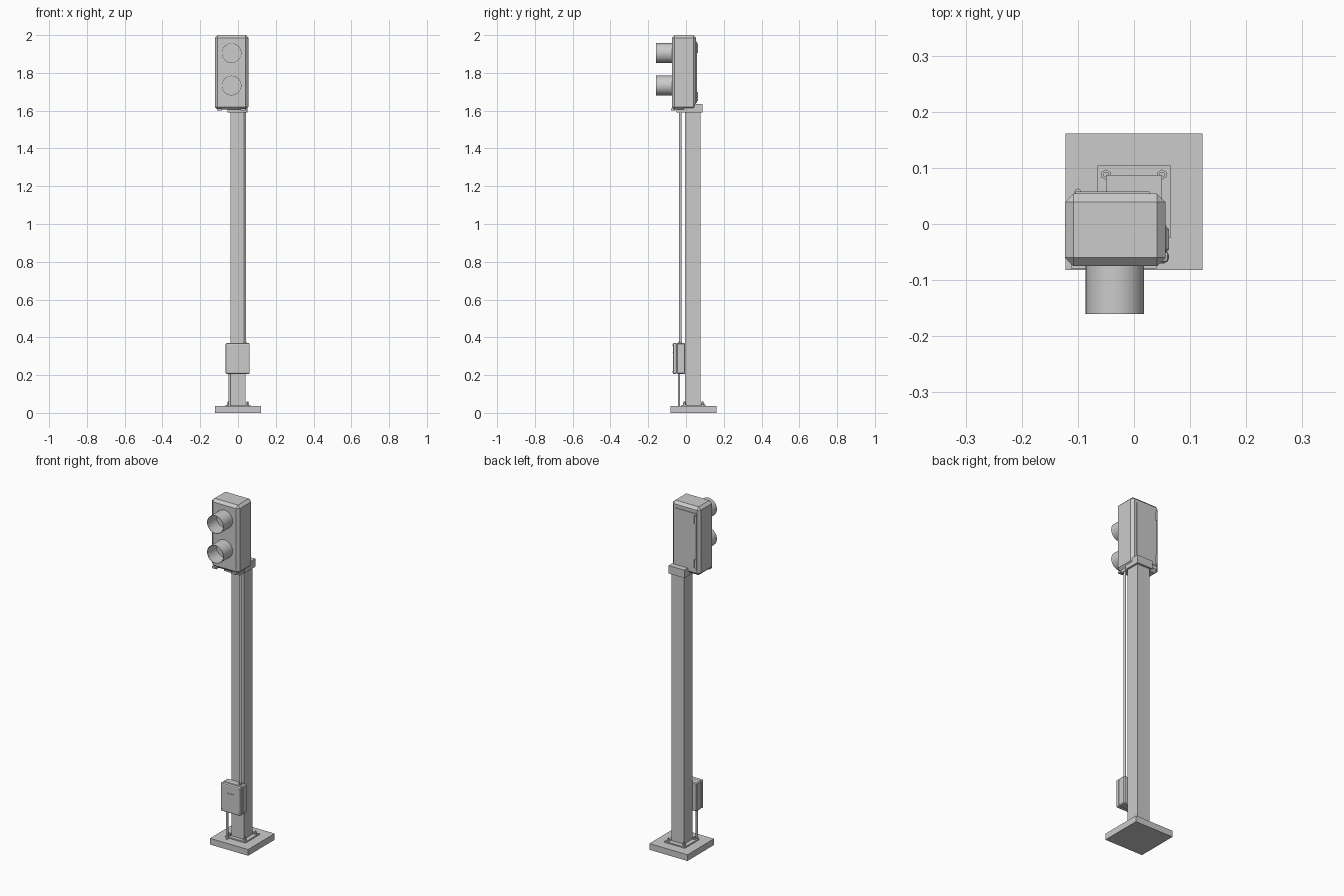
import bpy, bmesh, math
from mathutils import Matrix, Vector

cube = bpy.data.objects.get("Cube")
if cube:
    bpy.data.objects.remove(cube, do_unlink=True)

GREY = (0.6, 0.6, 0.6, 1)
grey = bpy.data.materials.new("light grey metal")
grey.use_nodes = True
grey.diffuse_color = GREY
grey.node_tree.nodes["Principled BSDF"].inputs["Base Color"].default_value = GREY


def finish(name, bm, smooth=False):
    bmesh.ops.recalc_face_normals(bm, faces=bm.faces)
    mesh = bpy.data.meshes.new(name)
    bm.to_mesh(mesh)
    bm.free()
    mesh.materials.append(grey)
    obj = bpy.data.objects.new(name, mesh)
    bpy.context.collection.objects.link(obj)
    if smooth:
        bpy.ops.object.select_all(action='DESELECT')
        obj.select_set(True)
        bpy.context.view_layer.objects.active = obj
        bpy.ops.object.shade_smooth_by_angle(angle=math.radians(35))
    return obj


def box(name, x, y, z, chamfer=0.0, segments=1):
    """Box from (min, max) ranges, with optionally chamfered edges."""
    bm = bmesh.new()
    size = [b - a for a, b in (x, y, z)]
    mid = Vector([(a + b) / 2 for a, b in (x, y, z)])
    bmesh.ops.create_cube(bm, size=1, matrix=Matrix.Translation(mid) @ Matrix.Diagonal((*size, 1)))
    if chamfer:
        bmesh.ops.bevel(bm, geom=list(bm.edges), offset=chamfer, segments=segments,
                        profile=0.5, affect='EDGES')
    return finish(name, bm)


def rod(name, start, end, radius, sides=16):
    """Cylinder between two points."""
    a, b = Vector(start), Vector(end)
    turn = (b - a).to_track_quat('Z', 'Y').to_matrix().to_4x4()
    bm = bmesh.new()
    bmesh.ops.create_cone(bm, cap_ends=True, segments=sides, radius1=radius, radius2=radius,
                          depth=(b - a).length, matrix=Matrix.Translation((a + b) / 2) @ turn)
    return finish(name, bm, sides > 6)


def hood(name, x, z, front, back, floor, radius, wall, sides=48):
    """Open tube facing the front with a flat lens inside."""
    profile = [(radius, back), (radius, front), (radius - wall, front), (radius - wall, floor)]
    bm = bmesh.new()
    rings = []
    for r, y in profile:
        angles = [math.tau * i / sides for i in range(sides)]
        rings.append([bm.verts.new((x + r * math.cos(t), y, z + r * math.sin(t))) for t in angles])
    for lower, upper in zip(rings, rings[1:]):
        for i in range(sides):
            j = (i + 1) % sides
            bm.faces.new((lower[i], lower[j], upper[j], upper[i]))
    bm.faces.new(rings[-1])
    bm.faces.new(rings[0])
    return finish(name, bm, True)


# Base plate, flange and anchor bolts
box("base_plate", (-0.122, 0.122), (-0.082, 0.161), (0, 0.036))
box("base_flange", (-0.065, 0.065), (-0.025, 0.104), (0.036, 0.043))
for i, (sx, sy) in enumerate([(-1, -1), (1, -1), (1, 1), (-1, 1)]):
    bx, by = sx * 0.05, 0.04 + sy * 0.048
    rod(f"anchor_nut_{i}", (bx, by, 0.043), (bx, by, 0.05), 0.009, 6)
    rod(f"anchor_stud_{i}", (bx, by, 0.05), (bx, by, 0.059), 0.005, 12)

# Post and its top cap
box("post", (-0.04, 0.04), (-0.004, 0.076), (0.043, 1.6))
box("post_cap", (-0.05, 0.05), (-0.01, 0.087), (1.59, 1.636))

# Signal head
box("head_housing", (-0.123, 0.056), (-0.075, 0.054), (1.605, 2.0), 0.015)
for label, z in (("upper", 1.905), ("lower", 1.733)):
    hood(f"{label}_hood", -0.034, z, -0.16, -0.07, -0.077, 0.052, 0.002)

# Rear door with hinges
box("rear_door", (-0.104, 0.028), (0.05, 0.058), (1.64, 1.965))
for label, z in (("upper", 1.93), ("lower", 1.675)):
    rod(f"{label}_hinge", (-0.1, 0.057, z - 0.025), (-0.1, 0.057, z + 0.025), 0.006, 12)

# Clips under the head
for label, x in (("right", -0.098), ("left", 0.026)):
    box(f"{label}_clip", (x - 0.014, x + 0.014), (-0.079, -0.055), (1.602, 1.612))
box("head_bottom_plate", (-0.055, 0.045), (-0.05, 0.0), (1.59, 1.606))

# Control box with lid, screws and latch
box("control_box", (-0.065, 0.062), (-0.05, -0.004), (0.206, 0.37), 0.005)
box("control_box_lid", (-0.065, 0.062), (-0.069, -0.048), (0.206, 0.37), 0.007, 2)
for i, (sx, sz) in enumerate([(-1, -1), (1, -1), (1, 1), (-1, 1)]):
    px, pz = -0.0015 + sx * 0.052, 0.288 + sz * 0.07
    rod(f"lid_screw_{i}", (px, -0.065, pz), (px, -0.0705, pz), 0.004, 12)
box("lid_handle", (-0.022, 0.02), (-0.072, -0.066), (0.316, 0.321))

# Conduits
rod("upper_conduit", (0.037, -0.03, 0.365), (0.037, -0.03, 1.61), 0.0065)
rod("lower_conduit", (-0.044, -0.037, 0.03), (-0.044, -0.037, 0.21), 0.0065)
rod("upper_conduit_gland", (0.037, -0.03, 0.365), (0.037, -0.03, 0.378), 0.01, 6)
